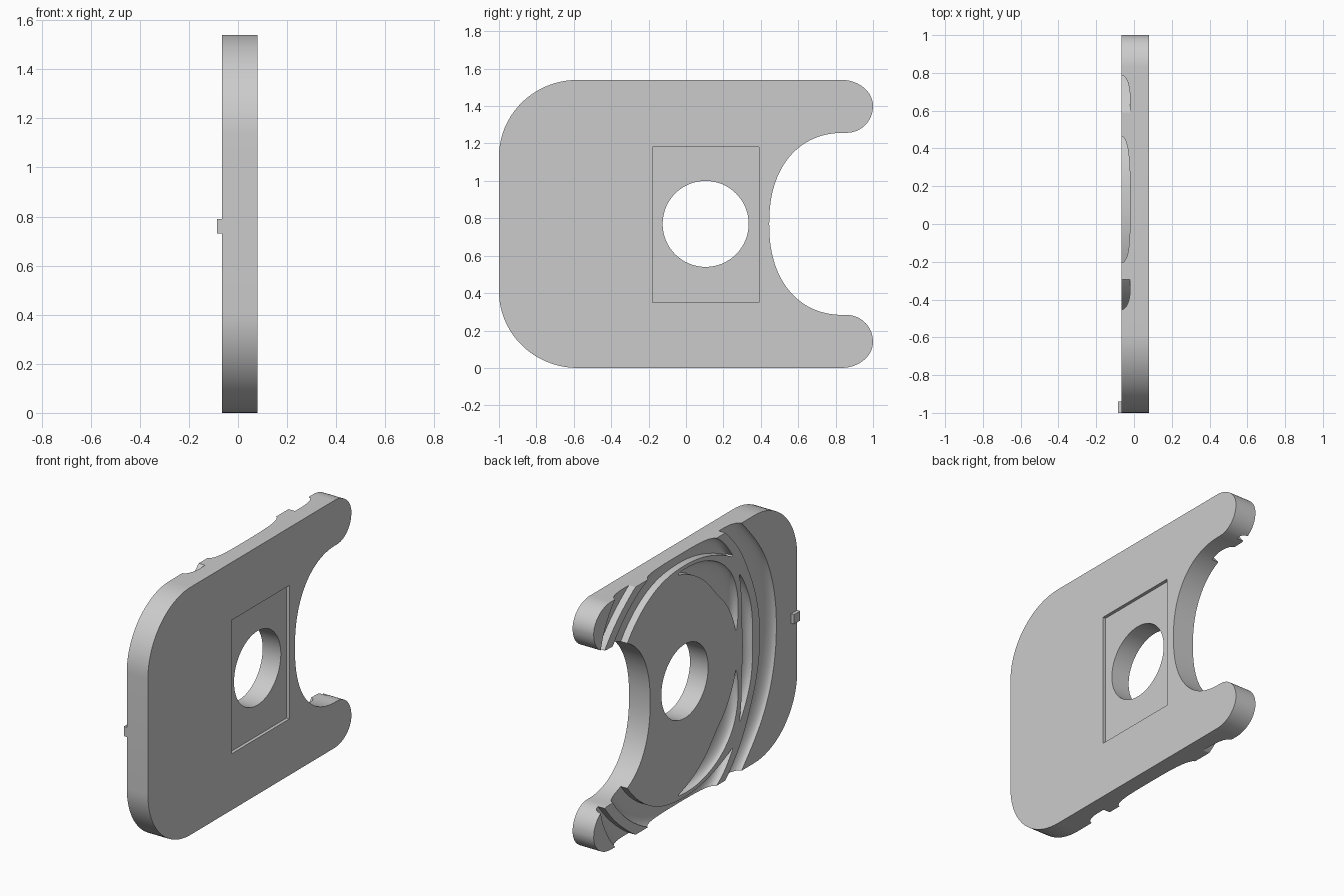
import bpy, bmesh
from math import sin, cos, pi, radians
from mathutils import Vector

cube = bpy.data.objects.get("Cube")
if cube:
    bpy.data.objects.remove(cube)

BACK, FLOOR, FACE = -0.065, -0.02, 0.08   # carved side, groove floor, flat side
MID = 0.77                                # height of the mirror line
HOLE_Y, HOLE_R = 0.105, 0.23

grey = bpy.data.materials.new("plain_grey")
grey.use_nodes = True
grey.diffuse_color = (0.6, 0.6, 0.6, 1)
grey.node_tree.nodes["Principled BSDF"].inputs["Base Color"].default_value = (0.6, 0.6, 0.6, 1)


def finish(bm, name):
    bmesh.ops.recalc_face_normals(bm, faces=bm.faces)
    mesh = bpy.data.meshes.new(name)
    bm.to_mesh(mesh)
    bm.free()
    mesh.materials.append(grey)
    obj = bpy.data.objects.new(name, mesh)
    bpy.context.collection.objects.link(obj)
    return obj


def prism(name, outline, x0, x1):
    """Extrude a (y, z) outline along x."""
    bm = bmesh.new()
    face = bm.faces.new([bm.verts.new((x0, y, z)) for y, z in outline])
    out = bmesh.ops.extrude_face_region(bm, geom=[face])
    verts = [v for v in out["geom"] if isinstance(v, bmesh.types.BMVert)]
    bmesh.ops.translate(bm, verts=verts, vec=(x1 - x0, 0, 0))
    return finish(bm, name)


def box(name, x0, x1, y0, y1, z0, z1):
    return prism(name, [(y0, z0), (y1, z0), (y1, z1), (y0, z1)], x0, x1)


def arc(cy, cz, ry, rz, a0, a1, n=20, power=2):
    pts = []
    for i in range(n + 1):
        a = radians(a0 + (a1 - a0) * i / n)
        c, s = cos(a), sin(a)
        c = abs(c) ** (2 / power) * (1 if c > 0 else -1)
        s = abs(s) ** (2 / power) * (1 if s > 0 else -1)
        pts.append((cy + ry * c, cz + rz * s))
    return pts


def smooth_path(points, steps=8):
    """Catmull-Rom through the given sections."""
    p = [Vector(q) for q in points]
    p = [2 * p[0] - p[1]] + p + [2 * p[-1] - p[-2]]
    out = []
    for a, b, c, d in zip(p, p[1:], p[2:], p[3:]):
        for i in range(steps):
            t = i / steps
            out.append(0.5 * (2 * b + (c - a) * t + (2 * a - 5 * b + 4 * c - d) * t * t
                              + (3 * b - a - 3 * c + d) * t ** 3))
    return out + [p[-2]]


def groove(name, sections, side):
    """Swept cutter: steep inner wall, flat floor, scooped outer wall."""
    bm = bmesh.new()
    rings = []
    for angle, r0, r1 in smooth_path(sections):
        rm = r0 + 0.3 * (r1 - r0)
        profile = [(r0, BACK - 0.05), (r0, FLOOR)]
        for i in range(7):
            t = pi / 2 * i / 6
            profile.append((rm + (r1 - rm) * sin(t), FLOOR + (BACK - FLOOR) * (1 - cos(t))))
        profile.append((r1, BACK - 0.05))
        a = radians(angle)
        rings.append([bm.verts.new((x, HOLE_Y - r * cos(a), MID + side * r * sin(a)))
                      for r, x in profile])
    n = len(rings[0])
    for a, b in zip(rings, rings[1:]):
        for i in range(n):
            j = (i + 1) % n
            bm.faces.new((a[i], a[j], b[j], b[i]))
    bm.faces.new(rings[0])
    bm.faces.new(rings[-1])
    return finish(bm, name)


def cut(target, cutter):
    mod = target.modifiers.new("cut", "BOOLEAN")
    mod.operation = "DIFFERENCE"
    mod.solver = "EXACT"
    mod.object = cutter
    bpy.context.view_layer.objects.active = target
    bpy.ops.object.modifier_apply(modifier=mod.name)
    bpy.data.objects.remove(cutter)


# Plate: rounded corner, straight edge, rounded prong, curved bay; then mirrored
upper = arc(-0.58, 0.36, 0.42, 0.41, 180, 90)
upper += arc(0.83, 0.63, 0.17, 0.14, 90, 0) + arc(0.86, 0.63, 0.14, 0.143, -10, -90, 12)
upper += arc(0.85, 0, 0.405, 0.487, 93, 180, 28, 2.25)
lower = [(y, -z) for y, z in reversed(upper) if z > 0.001]
plate = prism("plate", [(y, z + MID) for y, z in upper + lower], BACK, FACE)

# Shallow rectangular recess in the flat side and round through hole
cut(plate, box("recess_cutter", FACE - 0.02, FACE + 0.1, -0.18, 0.39, 0.35, 1.18))
cut(plate, prism("hole_cutter", arc(HOLE_Y, MID, HOLE_R, HOLE_R, 0, 354.375, 63), -0.3, 0.3))

# Swirling grooves: (angle, inner radius, outer radius) about the hole
paired = {
    "inner_crescent": [(14, 0.515, 0.525), (40, 0.52, 0.65), (55, 0.53, 0.69),
                       (72, 0.59, 0.70), (95, 0.685, 0.695)],
    "prong_groove": [(52, 0.755, 0.765), (68, 0.73, 0.83), (90, 0.72, 0.85),
                     (115, 0.73, 0.85), (150, 0.72, 0.86)],
    "prong_tip_groove": [(118, 0.91, 1.0), (130, 0.91, 1.03), (142, 0.92, 1.0), (150, 0.93, 0.96)],
}
for name, sections in paired.items():
    for side in (1, -1):
        cut(plate, groove(name, sections, side))

# Grooves that run across the mirror line
crossing = {
    "middle_crescent": [(0, 0.57, 0.665), (20, 0.595, 0.69), (40, 0.70, 0.71)],
    "outer_groove": [(0, 0.74, 0.90), (30, 0.76, 0.92), (50, 0.82, 0.94), (66, 0.88, 1.0)],
}
for name, half in crossing.items():
    full = [(-a, r0, r1) for a, r0, r1 in reversed(half[1:])] + half
    cut(plate, groove(name, full, 1))

# Small locating nub on the front edge
nub = box("edge_nub", -0.085, -0.05, -1.0, -0.94, 0.73, 0.79)

bpy.ops.object.select_all(action="DESELECT")
plate.select_set(True)
bpy.context.view_layer.objects.active = plate
bpy.ops.object.shade_smooth_by_angle(angle=radians(30))
